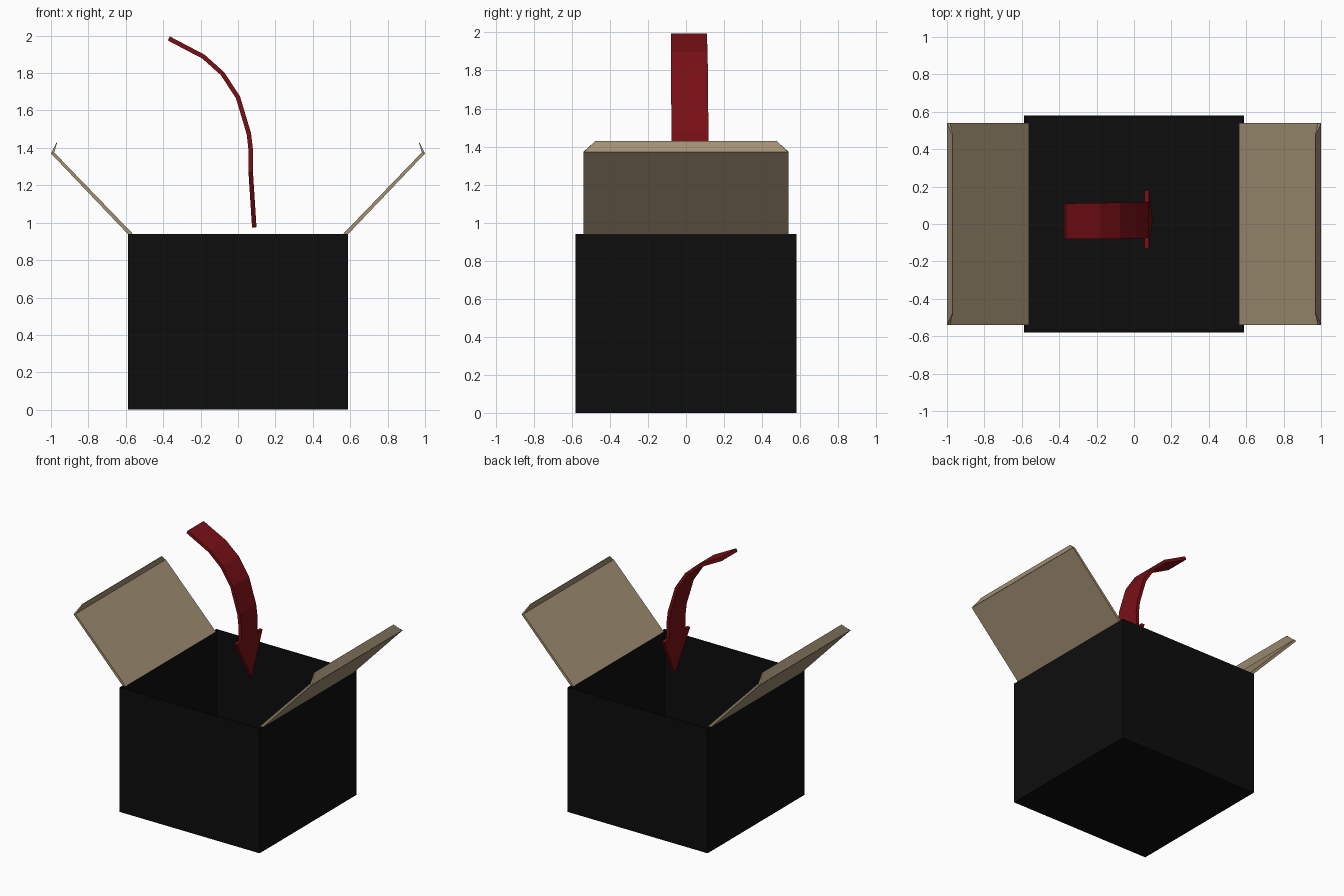
import bpy
from mathutils import Vector

if "Cube" in bpy.data.objects:
    bpy.data.objects.remove(bpy.data.objects["Cube"])


def material(name, rgb):
    m = bpy.data.materials.new(name)
    m.diffuse_color = (*rgb, 1)
    m.use_nodes = True
    m.node_tree.nodes["Principled BSDF"].inputs["Base Color"].default_value = m.diffuse_color
    return m


BLACK = material("black_card", (0.004, 0.004, 0.004))
TAN = material("tan_card", (0.36, 0.28, 0.175))
RED = material("red", (0.19, 0.005, 0.008))


def make(name, verts, faces, mat):
    me = bpy.data.meshes.new(name)
    me.from_pydata(verts, [], faces)
    me.materials.append(mat)
    ob = bpy.data.objects.new(name, me)
    bpy.context.collection.objects.link(ob)
    return ob


def loft(name, rings, mat):
    """Skin a list of four-point rings and cap both ends."""
    n = len(rings)
    verts = [p for r in rings for p in r]
    faces = [(4*i + j, 4*i + (j+1) % 4, 4*i + 4 + (j+1) % 4, 4*i + 4 + j)
             for i in range(n - 1) for j in range(4)]
    faces += [(3, 2, 1, 0), tuple(range(4*n - 4, 4*n))]
    return make(name, verts, faces, mat)


def rect(x, y, z):
    return [(-x, -y, z), (x, -y, z), (x, y, z), (-x, y, z)]


# Open box: outer shell, rim, then inner shell and floor
W, D, H, T = 0.587, 0.58, 0.94, 0.01
loft("box", [rect(W, D, 0), rect(W, D, H),
             rect(W - T, D - T, H), rect(W - T, D - T, T)], BLACK)

# Flaps leaning outward, each with a small chamfered lip folded back in
for side, label in ((1, "right"), (-1, "left")):
    def ring(pts, y0, y1):
        r = [(side*pts[0][0], -y0, pts[0][1]), (side*pts[1][0], -y1, pts[1][1]),
             (side*pts[1][0], y1, pts[1][1]), (side*pts[0][0], y0, pts[0][1])]
        return r[::side]

    h = 0.54
    flap = [ring([(0.585, 0.935), (0.562, 0.94)], h, h),
            ring([(1.0, 1.37), (0.982, 1.375)], h, h)]
    loft(label + "_flap", flap, TAN)
    lip = [ring([(1.0, 1.368), (0.984, 1.372)], h, h),
           ring([(0.97, 1.43), (0.967, 1.428)], 0.475, 0.475)]
    loft(label + "_flap_lip", lip, TAN)

# Curved arrow: centre line (x, z), centre y and half width along the length
path = [(-0.37, 1.985, 0.015, 0.095), (-0.185, 1.888, 0.017, 0.096),
        (-0.083, 1.797, 0.018, 0.097), (0.0, 1.67, 0.019, 0.097),
        (0.058, 1.476, 0.021, 0.097), (0.068, 1.39, 0.022, 0.097),
        (0.068, 1.272, 0.024, 0.097), (0.068, 1.27, 0.025, 0.155),
        (0.087, 0.975, 0.025, 0.002)]
rings = []
for i, (x, z, y, w) in enumerate(path):
    a, b = path[max(i - 1, 0)], path[min(i + 1, len(path) - 1)]
    d = Vector((b[0] - a[0], b[1] - a[1])).normalized() * 0.012
    nx, nz = -d.y, d.x
    rings.append([(x + nx, y - w, z + nz), (x + nx, y + w, z + nz),
                  (x - nx, y + w, z - nz), (x - nx, y - w, z - nz)])
loft("curved_arrow", rings, RED)

# Consistent outward normals
import bmesh
for ob in bpy.context.collection.objects:
    bm = bmesh.new()
    bm.from_mesh(ob.data)
    bmesh.ops.recalc_face_normals(bm, faces=bm.faces)
    bm.to_mesh(ob.data)
    bm.free()
